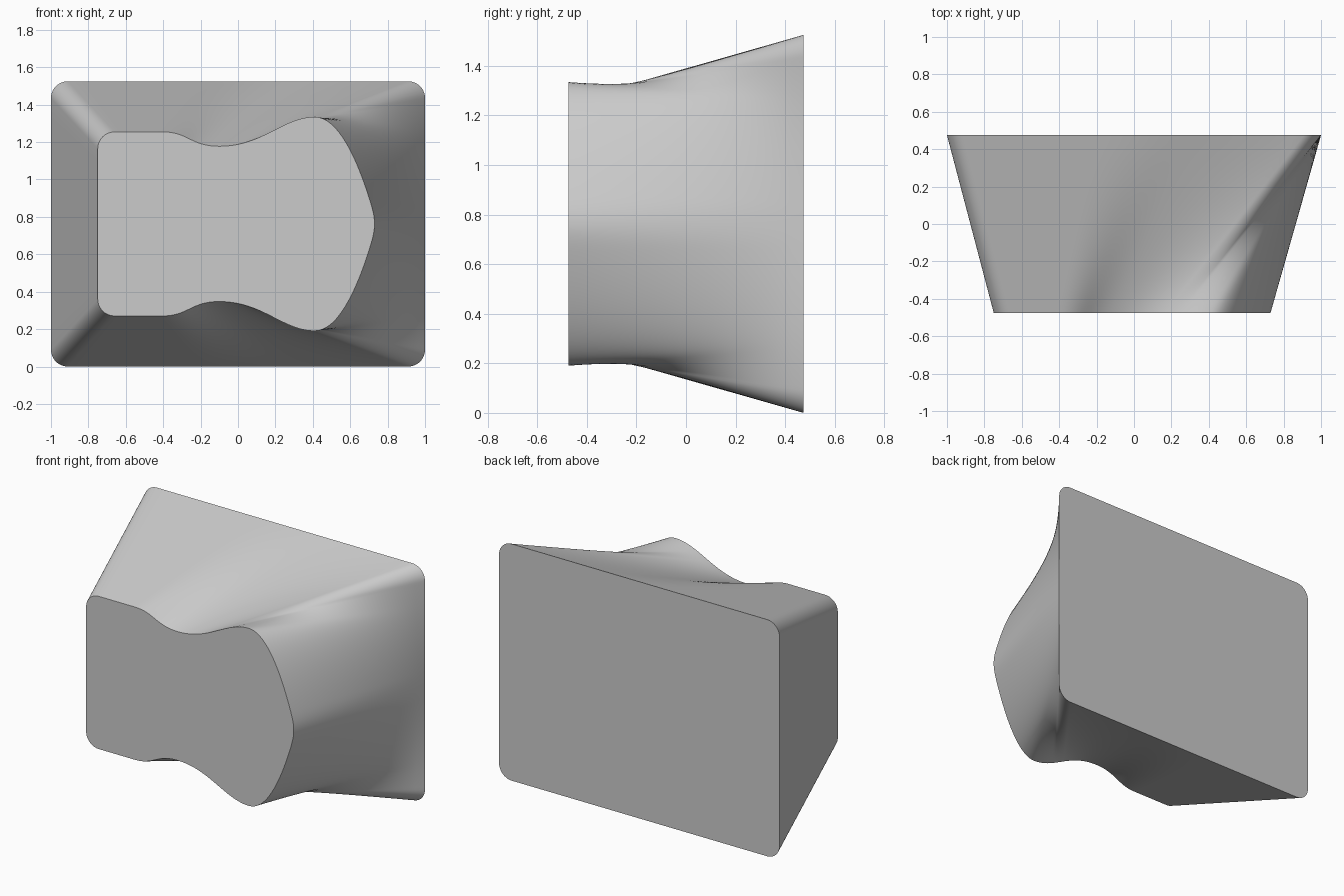
import bpy
import bmesh
import math
from mathutils import Vector

if "Cube" in bpy.data.objects:
    bpy.data.objects.remove(bpy.data.objects["Cube"], do_unlink=True)

MID, DEPTH, ROWS = 0.7625, 0.475, 20


def line(a, b):
    a, b = Vector(a), Vector(b)
    return lambda t: a.lerp(b, t)


def bezier(a, b, c, d):
    a, b, c, d = map(Vector, (a, b, c, d))
    return lambda t: (a * (1 - t) ** 3 + b * 3 * t * (1 - t) ** 2
                      + c * 3 * t * t * (1 - t) + d * t ** 3)


def arc(cx, cy, r, start, end):
    def point(t):
        ang = math.radians(start + (end - start) * t)
        return Vector((cx + r * math.cos(ang), cy + r * math.sin(ang)))
    return point


def part(curve, t0, t1):
    return lambda t: curve(t0 + (t1 - t0) * t)


# Upper half of the front outline, as height above the middle
waist = bezier((-0.40, 0.492), (-0.27, 0.492), (-0.25, 0.415), (-0.10, 0.415))
hump = bezier((-0.10, 0.415), (0.13, 0.415), (0.24, 0.572), (0.41, 0.572))
nose = bezier((0.41, 0.572), (0.55, 0.572), (0.655, 0.29), (0.71, 0.11))
tip = bezier((0.71, 0.11), (0.725, 0.06), (0.73, 0.03), (0.73, 0))

# Matching pieces of front outline, back outline, and their sample counts
R, H = 0.09, MID
pieces = [
    (line((-0.75, 0), (-0.75, 0.402)), line((-1, 0), (-1, H - R)), 6),
    (arc(-0.66, 0.402, R, 180, 90), arc(-1 + R, H - R, R, 180, 90), 10),
    (line((-0.66, 0.492), (-0.40, 0.492)), line((-1 + R, H), (-0.2, H)), 8),
    (waist, line((-0.2, H), (0.3, H)), 16),
    (part(hump, 0, 0.45), line((0.3, H), (1 - R, H)), 14),
    (part(hump, 0.45, 0.65), arc(1 - R, H - R, R, 90, 0), 10),
    (part(hump, 0.65, 1), line((1, H - R), (1, 0.5)), 10),
    (nose, line((1, 0.5), (1, 0.1)), 20),
    (tip, line((1, 0.1), (1, 0)), 6),
]
half = [(f(i / n), b(i / n)) for f, b, n in pieces for i in range(n)]
half.append((Vector((0.73, 0)), Vector((1, 0))))

# Mirror the half outline to close the loop
flip = Vector((1, -1))
loop = half + [(f * flip, b * flip) for f, b in reversed(half[1:-1])]

# Loft the walls between both outlines and cap the ends
bm = bmesh.new()
rings = []
for r in range(ROWS + 1):
    t = r / ROWS
    ring = []
    for f, b in loop:
        p = f.lerp(b, t)
        ring.append(bm.verts.new((p.x, DEPTH * (2 * t - 1), MID + p.y)))
    rings.append(ring)
count = len(loop)
for low, high in zip(rings, rings[1:]):
    for i in range(count):
        j = (i + 1) % count
        bm.faces.new((low[i], low[j], high[j], high[i])).smooth = True
bm.faces.new(rings[0])
bm.faces.new(rings[-1])
bmesh.ops.recalc_face_normals(bm, faces=bm.faces)

mesh = bpy.data.meshes.new("lofted_body")
bm.to_mesh(mesh)
bm.free()
body = bpy.data.objects.new("lofted_body", mesh)
bpy.context.collection.objects.link(body)

# Plain grey finish
grey = bpy.data.materials.new("light_grey")
grey.use_nodes = True
colour = (0.6, 0.6, 0.6, 1)
grey.diffuse_color = colour
grey.node_tree.nodes["Principled BSDF"].inputs["Base Color"].default_value = colour
mesh.materials.append(grey)

bpy.context.view_layer.objects.active = body
body.select_set(True)
bpy.ops.object.shade_smooth_by_angle(angle=math.radians(40))
